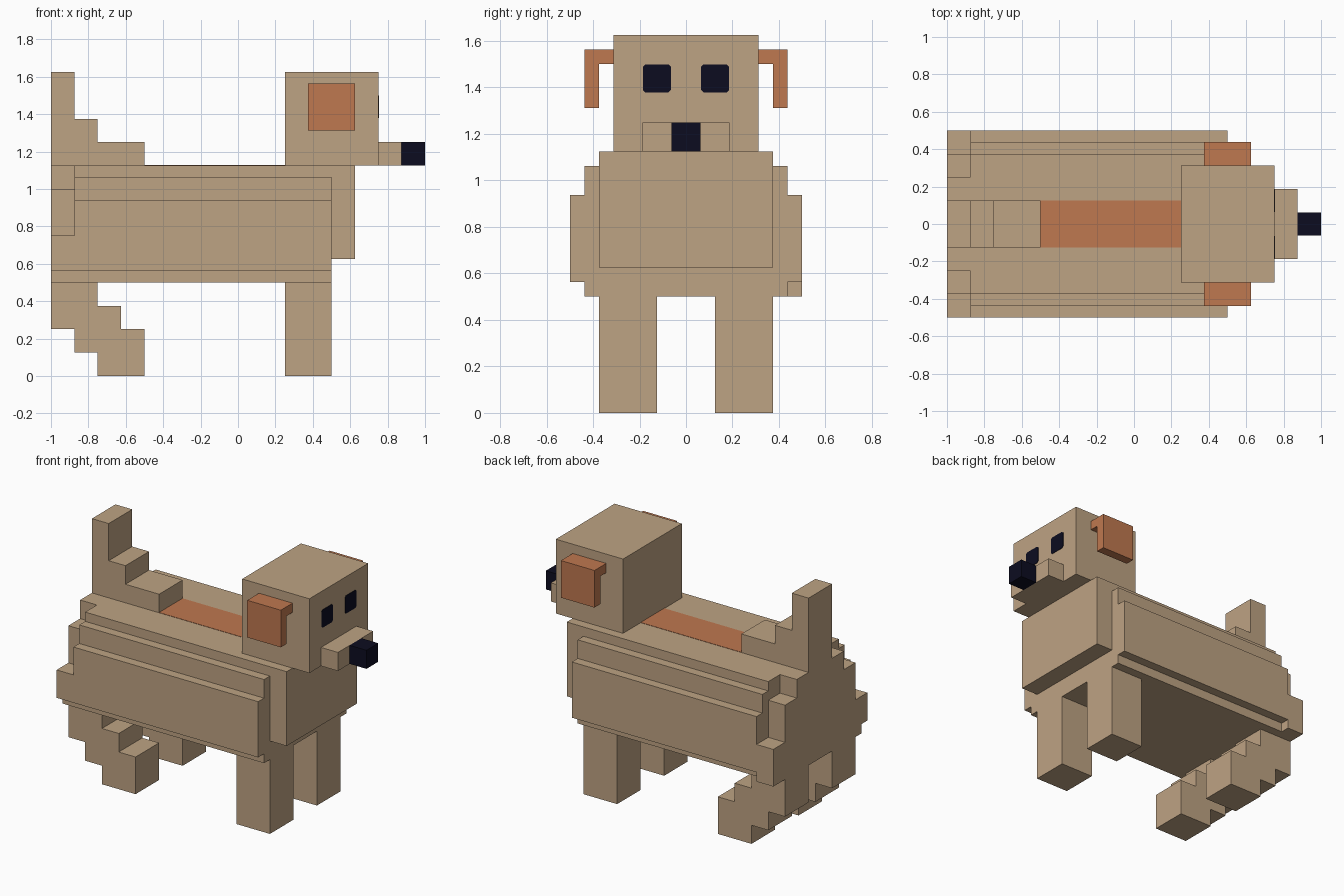
import bpy, bmesh
from mathutils import Vector

cube = bpy.data.objects.get("Cube")
if cube:
    bpy.data.objects.remove(cube, do_unlink=True)


def material(name, rgb):
    m = bpy.data.materials.new(name)
    m.use_nodes = True
    m.diffuse_color = (*rgb, 1)
    bsdf = m.node_tree.nodes["Principled BSDF"]
    bsdf.inputs["Base Color"].default_value = (*rgb, 1)
    bsdf.inputs["Roughness"].default_value = 0.9
    return m


tan = material("tan fur", (0.515, 0.366, 0.227))
rust = material("rust fur", (0.52, 0.188, 0.08))
navy = material("dark navy", (0.0037, 0.0037, 0.0144))


def extrude(name, profile, axis, start, end, mat):
    """Extrude a 2D outline along x (outline in y, z) or along y (outline in x, z)."""
    bm = bmesh.new()
    verts = [bm.verts.new((start, a, b) if axis == "x" else (a, start, b))
             for a, b in profile]
    face = bm.faces.new(verts)
    side = bmesh.ops.extrude_face_region(bm, geom=[face])["geom"]
    d = end - start
    shift = Vector((d, 0, 0) if axis == "x" else (0, d, 0))
    bmesh.ops.translate(bm, vec=shift, verts=[g for g in side if isinstance(g, bmesh.types.BMVert)])
    bmesh.ops.recalc_face_normals(bm, faces=bm.faces)
    mesh = bpy.data.meshes.new(name)
    bm.to_mesh(mesh)
    bm.free()
    mesh.materials.append(mat)
    obj = bpy.data.objects.new(name, mesh)
    bpy.context.collection.objects.link(obj)
    return obj


def box(name, x, y, z, mat):
    outline = [(y[0], z[0]), (y[1], z[0]), (y[1], z[1]), (y[0], z[1])]
    return extrude(name, outline, "x", x[0], x[1], mat)


def mirrored(half):
    """Complete a right-hand outline listed from bottom to top."""
    return half + [(-a, b) for a, b in reversed(half)]


# Barrel of the body with stepped flanks
flank = [(0.4375, 0.5), (0.4375, 0.5625), (0.5, 0.5625), (0.5, 0.9375),
         (0.4375, 0.9375), (0.4375, 1.0625), (0.375, 1.0625), (0.375, 1.125)]
extrude("body", mirrored(flank), "x", -0.875, 0.5, tan)

# Rump slab with rounded-off steps, one lower corner filled in
hip = [(0.4375, 0.5), (0.4375, 0.5625), (0.5, 0.5625), (0.5, 0.75),
       (0.375, 0.75), (0.375, 1.0), (0.25, 1.0), (0.25, 1.125)]
extrude("rump", mirrored(hip), "x", -1.0, -0.875, tan)
box("rump_corner", (-1.0, -0.875), (0.4375, 0.5), (0.5, 0.5625), tan)

# Chest and back patch
box("chest", (0.5, 0.625), (-0.375, 0.375), (0.625, 1.125), tan)
box("back_patch", (-0.5, 0.25), (-0.125, 0.125), (1.123, 1.127), rust)

# Stepped tail
tail = [(-1, 1.125), (-0.5, 1.125), (-0.5, 1.25), (-0.75, 1.25),
        (-0.75, 1.375), (-0.875, 1.375), (-0.875, 1.625), (-1, 1.625)]
extrude("tail", tail, "y", -0.125, 0.125, tan)

# Head, muzzle and nose
box("head", (0.25, 0.75), (-0.3125, 0.3125), (1.125, 1.625), tan)
box("muzzle", (0.75, 0.875), (-0.1875, 0.1875), (1.125, 1.25), tan)
box("nose", (0.875, 1.0), (-0.0625, 0.0625), (1.125, 1.25), navy)

# Paired parts: legs, ears and eyes
hind_leg = [(-1, 0.5), (-1, 0.25), (-0.875, 0.25), (-0.875, 0.125),
            (-0.75, 0.125), (-0.75, 0), (-0.5, 0), (-0.5, 0.25),
            (-0.625, 0.25), (-0.625, 0.375), (-0.75, 0.375), (-0.75, 0.5)]
ear = [(0.3125, 1.5), (0.375, 1.5), (0.375, 1.3125), (0.4375, 1.3125),
       (0.4375, 1.5625), (0.3125, 1.5625)]
r, c = 0.06, 0.05
eye = [(r, -c), (r, c), (c, r), (-c, r), (-r, c), (-r, -c), (-c, -r), (c, -r)]
for label, s in (("near", -1), ("far", 1)):
    extrude(f"hind_leg_{label}", hind_leg, "y", s * 0.125, s * 0.375, tan)
    box(f"front_leg_{label}", (0.25, 0.5), (s * 0.125, s * 0.375), (0, 0.5), tan)
    extrude(f"ear_{label}", [(s * a, b) for a, b in ear], "x", 0.375, 0.625, rust)
    extrude(f"eye_{label}", [(s * 0.125 + a, 1.4385 + b) for a, b in eye],
            "x", 0.748, 0.753, navy)
